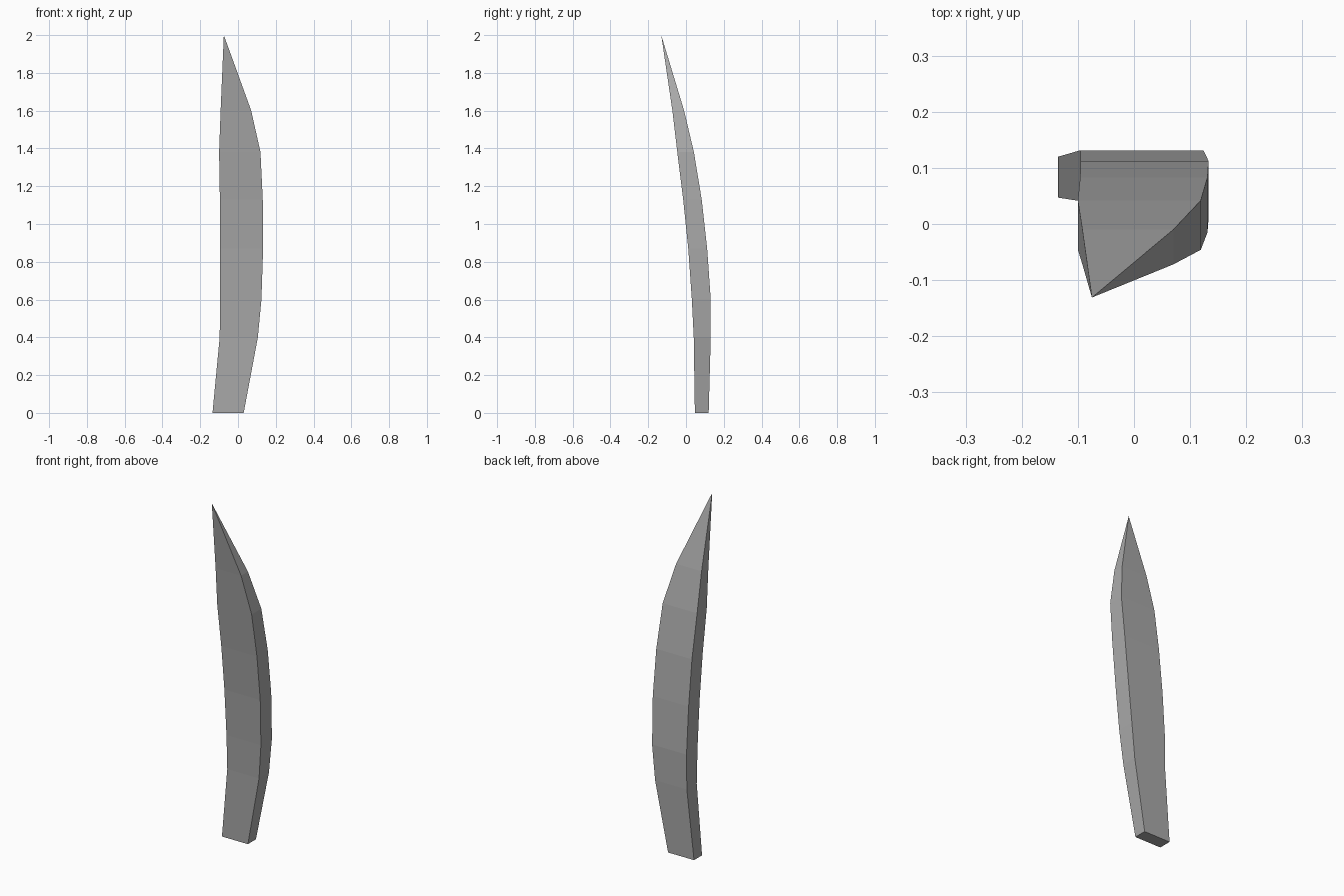
import bpy
import bmesh

cube = bpy.data.objects.get("Cube")
if cube:
    bpy.data.objects.remove(cube, do_unlink=True)

# Single grey material
grey = bpy.data.materials.new("blade_grey")
grey.use_nodes = True
color = (0.4, 0.4, 0.4, 1)
grey.diffuse_color = color
grey.node_tree.nodes["Principled BSDF"].inputs["Base Color"].default_value = color

# Rectangular sections up the blade: z, left x, right x, front y, back y
sections = [
    (0.00, -0.135, 0.030, 0.047, 0.120),
    (0.40, -0.097, 0.105, 0.041, 0.131),
    (0.60, -0.095, 0.124, 0.031, 0.131),
    (0.87, -0.095, 0.133, 0.012, 0.112),
    (1.13, -0.096, 0.131, -0.015, 0.083),
    (1.38, -0.100, 0.119, -0.046, 0.042),
    (1.60, -0.092, 0.070, -0.072, -0.010),
]
tip_point = (-0.075, -0.131, 2.0)

# Loft the sections, cap the base and draw the top to a point
bm = bmesh.new()
rings = []
for z, x0, x1, y0, y1 in sections:
    corners = ((x0, y0), (x1, y0), (x1, y1), (x0, y1))
    rings.append([bm.verts.new((x, y, z)) for x, y in corners])
tip = bm.verts.new(tip_point)
bm.faces.new(rings[0][::-1])
for i in range(4):
    j = (i + 1) % 4
    for low, high in zip(rings, rings[1:]):
        bm.faces.new((low[i], low[j], high[j], high[i]))
    bm.faces.new((rings[-1][i], rings[-1][j], tip))
bmesh.ops.recalc_face_normals(bm, faces=bm.faces)

mesh = bpy.data.meshes.new("curved_blade")
bm.to_mesh(mesh)
bm.free()
mesh.materials.append(grey)
blade = bpy.data.objects.new("curved_blade", mesh)
bpy.context.collection.objects.link(blade)
